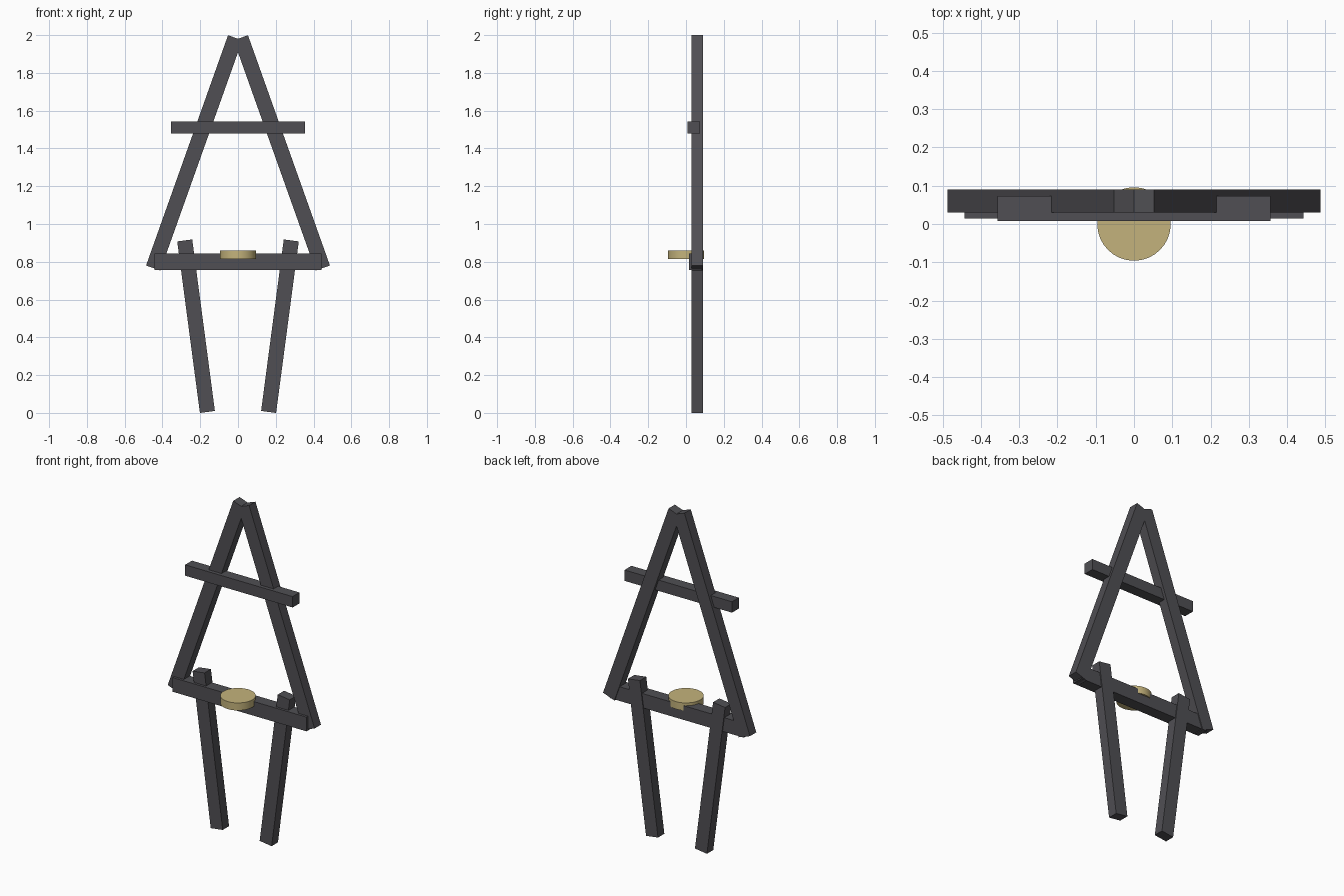
import bpy
from math import atan2
from mathutils import Vector

cube = bpy.data.objects.get("Cube")
if cube:
    bpy.data.objects.remove(cube, do_unlink=True)


def make_material(name, colour):
    mat = bpy.data.materials.new(name)
    mat.use_nodes = True
    mat.diffuse_color = colour
    mat.node_tree.nodes["Principled BSDF"].inputs["Base Color"].default_value = colour
    return mat


charcoal = make_material("charcoal", (0.08, 0.078, 0.087, 1))
tan = make_material("tan", (0.55, 0.45, 0.2, 1))


def beam(name, start, end, width, front, back):
    """Square-cut beam between two (x, z) points, from y = front to y = back."""
    a, b = Vector(start), Vector(end)
    mid, run = (a + b) / 2, b - a
    bpy.ops.mesh.primitive_cube_add(
        size=1, location=(mid.x, (front + back) / 2, mid.y),
        rotation=(0, atan2(run.x, run.y), 0))
    obj = bpy.context.object
    obj.name = name
    obj.scale = (width, back - front, run.length)
    bpy.ops.object.transform_apply(location=False, rotation=False, scale=True)
    obj.data.materials.append(charcoal)


# Sloping rafters and legs, one per side
for side, s in (("left", 1), ("right", -1)):
    beam(side + "_rafter", (s * 0.449, 0.767), (s * 0.015, 1.986), 0.08, 0.03, 0.09)
    beam(side + "_leg", (s * 0.162, 0.005), (s * 0.282, 0.913), 0.08, 0.03, 0.09)

# Horizontal bars
beam("upper_crossbar", (-0.356, 1.511), (0.356, 1.511), 0.065, 0.008, 0.073)
beam("lower_crossbar", (-0.443, 0.8), (0.443, 0.8), 0.085, 0.015, 0.085)

# Round disc resting in the lower bar
bpy.ops.mesh.primitive_cylinder_add(vertices=32, radius=0.096, depth=0.045,
                                    location=(0, 0, 0.837))
disc = bpy.context.object
disc.name = "disc"
disc.data.materials.append(tan)
bpy.ops.object.shade_smooth_by_angle()
